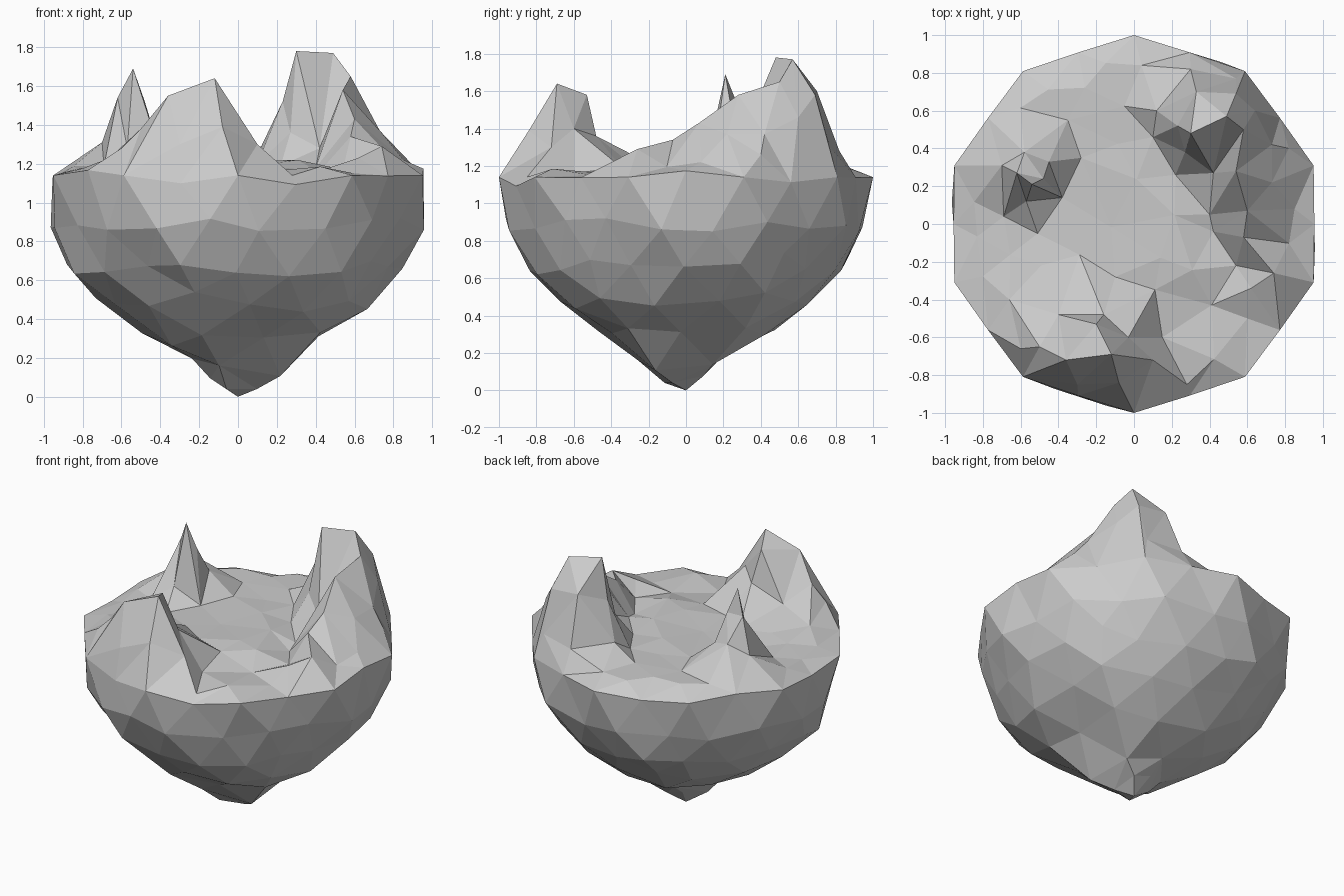
import bpy, bmesh, math, random
from mathutils import Vector
from mathutils.geometry import delaunay_2d_cdt

if "Cube" in bpy.data.objects:
    bpy.data.objects.remove(bpy.data.objects["Cube"])

random.seed(7)
RIM_Z = 1.14

# Landmark points of each rock formation on the plateau (x, y, z)
back_peak = [
    (.30, .48, 1.78), (.49, .57, 1.77), (.58, .50, 1.65), (.54, .28, 1.58),
    (.23, .52, 1.52), (.27, .38, 1.36), (.42, .27, 1.28), (.12, .60, 1.29),
    (.10, .46, 1.20), (.33, .70, 1.60), (.54, .69, 1.58), (.30, .82, 1.28),
    (.54, .77, 1.30), (.04, .84, 1.20), (.73, .42, 1.37), (.64, .60, 1.46),
    (.22, .26, 1.19)]
east_ridge = [
    (.60, .07, 1.43), (.73, .22, 1.37), (.58, -.07, 1.34), (.82, .40, 1.26),
    (.85, .08, 1.22), (.40, .05, 1.18), (.42, -.04, 1.16), (.74, -.26, 1.29),
    (.54, -.22, 1.17), (.62, -.34, 1.23), (.60, -.50, 1.15), (.41, -.43, 1.16)]
front_crag = [
    (-.12, -.69, 1.64), (-.36, -.72, 1.55), (-.20, -.53, 1.58), (-.03, -.60, 1.40),
    (-.16, -.48, 1.36), (-.40, -.48, 1.28), (-.10, -.28, 1.20), (-.50, -.65, 1.38),
    (-.60, -.66, 1.28), (-.66, -.40, 1.23), (.10, -.72, 1.30), (-.08, -.84, 1.39),
    (-.30, -.85, 1.30), (.15, -.60, 1.16), (.28, -.85, 1.14)]
west_spire = [
    (-.54, .21, 1.69), (-.62, .27, 1.54), (-.48, .24, 1.52), (-.69, .04, 1.19),
    (-.38, .14, 1.19), (-.57, .12, 1.28), (-.70, .31, 1.31), (-.58, .38, 1.38),
    (-.45, .33, 1.34), (-.85, .43, 1.16), (-.35, .55, 1.20), (-.28, .35, 1.20)]

# Rounded underside: lower half of an icosphere, with finer facets at the base
bm = bmesh.new()
bmesh.ops.create_icosphere(bm, subdivisions=3, radius=1)
bmesh.ops.delete(bm, geom=[v for v in bm.verts if v.co.z > .01], context='VERTS')
pole = min(bm.verts, key=lambda v: v.co.z)
bmesh.ops.subdivide_edges(bm, edges=pole.link_edges[:], cuts=1)
bmesh.ops.triangulate(bm, faces=bm.faces[:])
rim = []
for v in bm.verts:
    x, y, z = v.co
    if abs(z) < .01:
        step = round(math.degrees(math.atan2(y, x)) / 18)
        k = 1 if step % 2 else .955          # keeps the rim ten-sided
        dip = 0 if step % 2 else random.uniform(-.05, .04)
        v.co = (x * k, y * k, RIM_Z + dip)
        rim.append(v)
    else:
        r = math.hypot(x, y)
        # pull the middle in and hang a lopsided knob off the base
        d = math.hypot((x - .06) / .26, (y + .04) / .2)
        lift = .04 * math.sin(math.pi * r) - .14 * math.exp(-d ** 4)
        j = .03 if r > .05 else 0
        v.co = Vector((x * .98, y * .98, RIM_Z + z + lift)) + Vector(
            (random.uniform(-j, j), random.uniform(-j, j), random.uniform(-j, j)))
pole = min(bm.verts, key=lambda v: v.co.xy.length)
pole.co.z = 0
for v in bm.verts:
    if v is not pole:
        v.co.z = max(v.co.z, .04)

# Scatter gentle ground points between the rocks
marks = [Vector(p) for p in back_peak + east_ridge + front_crag + west_spire]
for _ in range(1500):
    a, r = random.uniform(0, math.tau), .88 * math.sqrt(random.random())
    p = Vector((r * math.cos(a), r * math.sin(a), 0))
    if all((p.xy - q.xy).length > .17 for q in marks):
        p.z = RIM_Z + .03 + .05 * min(1, (.95 - r) * 4) * random.random() + .03 * max(0, p.y)
        marks.append(p)

# Rocky top: triangulate the points and stitch to the rim
tops = rim + [bm.verts.new(p) for p in marks]
_, _, tris, orig, _, _ = delaunay_2d_cdt([v.co.xy for v in tops], [], [], 0, 1e-5)
for t in tris:
    bm.faces.new([tops[orig[i][0]] for i in t])
bmesh.ops.recalc_face_normals(bm, faces=bm.faces)

mesh = bpy.data.meshes.new("floating_rock_island")
bm.to_mesh(mesh)
bm.free()
bpy.context.collection.objects.link(bpy.data.objects.new("floating_rock_island", mesh))
